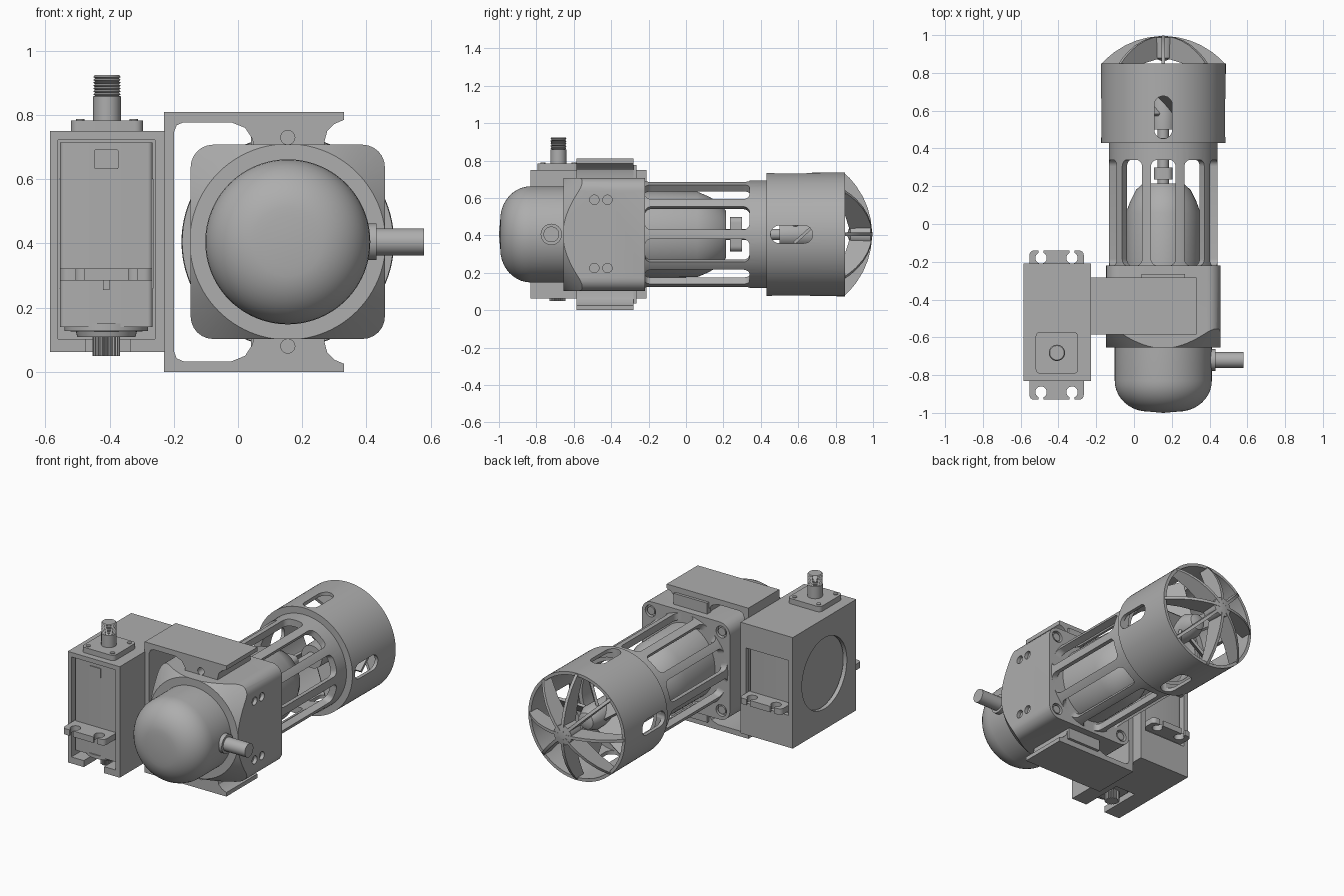
import bpy, bmesh, math
from math import sin, cos, pi, radians
from mathutils import Matrix, Vector

if "Cube" in bpy.data.objects:
    bpy.data.objects.remove(bpy.data.objects["Cube"])

grey = bpy.data.materials.new("machined_grey")
grey.use_nodes = True
grey.diffuse_color = (0.42, 0.42, 0.42, 1)
for node in grey.node_tree.nodes:
    if node.type == 'BSDF_PRINCIPLED':
        node.inputs["Base Color"].default_value = grey.diffuse_color
        node.inputs["Roughness"].default_value = 0.6

T = lambda x, y, z: Matrix.Translation((x, y, z))
R = lambda deg, axis: Matrix.Rotation(radians(deg), 4, axis)
AXIS = T(0.155, 0, 0.405) @ R(-90, 'X')   # thruster axis: local z runs along +y
FRONT = R(90, 'X')                        # outline x, y -> world x, z
parts = []


def finish(name, bm):
    bmesh.ops.recalc_face_normals(bm, faces=bm.faces)
    mesh = bpy.data.meshes.new(name)
    bm.to_mesh(mesh)
    bm.free()
    mesh.materials.append(grey)
    ob = bpy.data.objects.new(name, mesh)
    bpy.context.scene.collection.objects.link(ob)
    parts.append(ob)
    return ob


def prism(name, outline, z0, z1, mats=(Matrix(),)):
    """Extrude a 2D outline from z0 to z1, once per matrix."""
    bm = bmesh.new()
    for m in mats:
        lo, hi = ([bm.verts.new(m @ Vector((x, y, z))) for x, y in outline] for z in (z0, z1))
        bm.faces.new(lo)
        bm.faces.new(hi)
        for i in range(len(lo)):
            j = (i + 1) % len(lo)
            bm.faces.new((lo[i], lo[j], hi[j], hi[i]))
    return finish(name, bm)


def lathe(name, profile, mats=(Matrix(),), closed=False, seg=64):
    """Revolve (radius, height) points around local z."""
    bm = bmesh.new()
    pts = profile + profile[:1] if closed else profile
    for m in mats:
        rings = []
        for r, h in pts:
            n = seg if r > 0 else 1
            rings.append([bm.verts.new(m @ Vector((r * cos(2 * pi * i / seg), r * sin(2 * pi * i / seg), h)))
                          for i in range(n)])
        for a, b in zip(rings, rings[1:]):
            for i in range(seg):
                j = (i + 1) % seg
                quad = [a[i % len(a)], a[j % len(a)], b[j % len(b)], b[i % len(b)]]
                bm.faces.new(list(dict.fromkeys(quad)))
    bmesh.ops.remove_doubles(bm, verts=bm.verts, dist=1e-5)
    return finish(name, bm)


def rod(name, r, h0, h1, mats=(Matrix(),), seg=32):
    return lathe(name, [(0, h0), (r, h0), (r, h1), (0, h1)], mats, seg=seg)


def rrect(w, h, r, n=6):
    pts = []
    for k, (sx, sy) in enumerate(((1, 1), (-1, 1), (-1, -1), (1, -1))):
        for i in range(n + 1):
            a = pi / 2 * (k + i / n)
            pts.append((sx * (w / 2 - r) + r * cos(a), sy * (h / 2 - r) + r * sin(a)))
    return pts


def box(name, x0, x1, y0, y1, z0, z1):
    return prism(name, [(x0, y0), (x1, y0), (x1, y1), (x0, y1)], z0, z1)


def boolean(ob, cutter, op='DIFFERENCE'):
    mod = ob.modifiers.new("cut", 'BOOLEAN')
    mod.operation, mod.object, mod.solver = op, cutter, 'EXACT'
    cutter.hide_render = True
    deps = bpy.context.evaluated_depsgraph_get()
    mesh = bpy.data.meshes.new_from_object(ob.evaluated_get(deps))
    ob.modifiers.clear()
    ob.data = mesh
    parts.remove(cutter)
    bpy.data.objects.remove(cutter)


def radial(count, start, r, h):
    """Matrices facing outward around the thruster axis."""
    return [AXIS @ R(start + 360 * k / count, 'Z') @ T(r, 0, h) @ R(90, 'Y') for k in range(count)]


# Front dome with a flat nose
arc = [(0.08 + 0.177 * cos(radians(t)), -0.83 - 0.163 * sin(radians(t))) for t in range(0, 91, 9)]
lathe("front_dome", [(0, -0.6), (0.257, -0.6)] + arc + [(0, -1)], [AXIS], seg=96)

# Square clamp block with conically chamfered front corners
block = prism("clamp_block", rrect(0.605, 0.605, 0.07), -0.7, -0.22, [AXIS])
boolean(block, lathe("chamfer_cone", [(0, -0.655), (0.305, -0.655), (0.45, -0.5), (0.45, -0.1), (0, -0.1)],
                     [AXIS], seg=96), 'INTERSECT')
side_holes = [T(0.155, y, z) @ R(90, 'Y') for y in (-0.49, -0.42) for z in (0.225, 0.59)]
boolean(block, rod("side_hole_cutter", 0.025, 0.28, 0.4, side_holes, 24))
corners = [AXIS @ T(0.243 * sx, 0.243 * sy, 0) for sx in (-1, 1) for sy in (-1, 1)]
boolean(block, rod("corner_recess_cutter", 0.036, -0.245, -0.1, corners, 24))
rod("corner_screws", 0.025, -0.26, -0.225, corners, 24)

# Side cable gland
gland = [T(0, -0.72, 0.405) @ R(90, 'Y')]
rod("cable_collar", 0.057, 0.35, 0.432, gland)
rod("cable", 0.042, 0.4, 0.58, gland)

# Cage of ten bars
cage = lathe("bar_cage", [(0.246, -0.25), (0.288, -0.25), (0.288, 0.445), (0.246, 0.445)], [AXIS], True, 80)
boolean(cage, prism("cage_window_cutter", rrect(0.56, 0.13, 0.035), 0, 0.2, radial(10, 18, 0.22, 0.06)))

# Motor, shaft and coupling inside the cage
lathe("motor_body", [(0, -0.25), (0.2, -0.25), (0.197, 0.06), (0.175, 0.12), (0.145, 0.18), (0.107, 0.215),
                     (0, 0.215)], [AXIS @ Matrix.Diagonal((1, 1.16, 1, 1))])
rod("drive_shaft", 0.03, 0.2, 0.6, [AXIS], 24)
prism("shaft_coupling", rrect(0.1, 0.185, 0.03), 0.235, 0.3, [AXIS])

# Rear shroud with four slots
shroud = lathe("rear_shroud", [(0.27, 0.43), (0.329, 0.43), (0.331, 0.85), (0.312, 0.85), (0.306, 0.455),
                               (0.27, 0.455)], [AXIS], True, 96)
boolean(shroud, prism("slot_cutter", rrect(0.225, 0.095, 0.047), 0, 0.12, radial(4, 0, 0.27, 0.565)))

# Domed guard of radial ribs
rib = [(r, 0.558 + math.sqrt(0.437 ** 2 - r * r)) for r in (0.02, 0.08, 0.14, 0.2, 0.26, 0.3, 0.328)]
rib += [(0.318, 0.79), (0.2, 0.84), (0.02, 0.88)]
prism("guard_ribs", rib, -0.009, 0.009, [AXIS @ R(45 * k, 'Z') @ R(90, 'X') for k in range(8)])
lathe("guard_hub", [(0, 0.86), (0.055, 0.88), (0.06, 0.987), (0, 0.998)], [AXIS], seg=32)

# Propeller
lathe("propeller_hub", [(0, 0.5), (0.07, 0.5), (0.075, 0.7), (0.05, 0.76), (0, 0.78)], [AXIS], seg=32)
blade = [(-0.07, 0.008), (-0.07, -0.008), (0.07, -0.008), (0.07, 0.008)]
prism("propeller_blades", blade, 0, 0.225,
      [m @ R(42, 'Z') for m in radial(5, 0, 0.06, 0.63)])

# C-shaped bracket, mirrored about mid height
half = [(-0.23, 0.81), (0.33, 0.81), (0.33, 0.785), (0.3, 0.772), (0.278, 0.75), (0.27, 0.72), (0.27, 0.69),
        (0.05, 0.69), (0.045, 0.725), (0.022, 0.76), (-0.02, 0.777), (-0.17, 0.777), (-0.191, 0.768),
        (-0.2, 0.745)]
bracket = prism("mounting_bracket", half + [(x, 0.81 - z) for x, z in reversed(half)], 0.282, 0.585, [FRONT])
boolean(bracket, rod("bracket_hole_cutter", 0.022, 0.2, 0.7, [T(0.155, 0, z) @ FRONT for z in (0.08, 0.73)], 24))
for z0, name in ((0.035, "lower_pad"), (0.7, "upper_pad")):
    box(name, 0.04, 0.27, -0.3, -0.265, z0, z0 + 0.075)

# Actuator housing, open at the front
housing = box("actuator_housing", -0.585, -0.228, -0.832, -0.21, 0.062, 0.75)
boolean(housing, box("cavity_cutter", -0.56, -0.258, -0.95, -0.238, 0.102, 0.722))
boolean(housing, box("floor_slot_cutter", -0.475, -0.335, -0.95, -0.56, 0, 0.15))
boolean(housing, rod("round_window_cutter", 0.22, -0.7, -0.5, [T(0, -0.52, 0.41) @ R(90, 'Y')], 64))
boolean(housing, box("rear_window_cutter", -0.556, -0.264, -0.3, -0.1, 0.26, 0.6))

# Actuator with slotted ears
prism("actuator_body", rrect(0.288, 0.57, 0.015), 0.14, 0.715, [T(-0.41, -0.525, 0)])
ears = prism("actuator_ears", rrect(0.288, 0.79, 0.025), 0.285, 0.322, [T(-0.41, -0.535, 0)])
keyhole = [(0.03 * cos(radians(a)), 0.03 * sin(radians(a))) for a in range(25, 336, 10)]
keyhole += [(0.08, -0.0127), (0.08, 0.0127)]
boolean(ears, prism("keyhole_cutter", keyhole, 0.2, 0.4,
                    [T(x, y, 0) @ R(a, 'Z') for x in (-0.492, -0.328) for y, a in ((-0.18, 90), (-0.89, -90))]))
for x in (-0.48, -0.34):
    box("ear_gusset", x - 0.012, x + 0.012, -0.83, -0.24, 0.285, 0.32)
prism("front_clip", rrect(0.075, 0.06, 0.004), 0.808, 0.815, [T(-0.41, 0, 0.662) @ FRONT])
prism("front_key", rrect(0.022, 0.03, 0.002), 0.808, 0.816, [T(-0.41, 0, 0.27) @ FRONT])

# Output boss and toothed spline
output = T(-0.41, -0.688, 0)
lathe("output_boss", [(0, 0.108), (0.09, 0.108), (0.095, 0.125), (0.13, 0.128), (0.13, 0.15), (0, 0.15)], [output])
teeth = [((0.043 if i % 4 < 2 else 0.036) * cos(2 * pi * i / 80), (0.043 if i % 4 < 2 else 0.036)
          * sin(2 * pi * i / 80)) for i in range(80)]
prism("output_spline", teeth, 0.05, 0.115, [output])

# Cable entry flange and threaded stem
stem = T(-0.408, -0.682, 0)
prism("entry_flange", rrect(0.225, 0.222, 0.025), 0.745, 0.783, [stem])
rod("flange_screws", 0.013, 0.78, 0.788,
    [stem @ T(0.083 * sx, 0.083 * sy, 0) for sx in (-1, 1) for sy in (-1, 1)], 16)
thread = [(0.043 if i % 2 else 0.037, 0.86 + 0.0045 * i) for i in range(14)]
lathe("threaded_stem", [(0, 0.77), (0.043, 0.77), (0.043, 0.858)] + thread + [(0.038, 0.924), (0, 0.924)],
      [stem], seg=32)

# Smooth the round surfaces, keep edges sharp
bpy.ops.object.select_all(action='DESELECT')
for ob in parts:
    ob.select_set(True)
bpy.context.view_layer.objects.active = parts[0]
bpy.ops.object.shade_smooth_by_angle(angle=radians(30))
